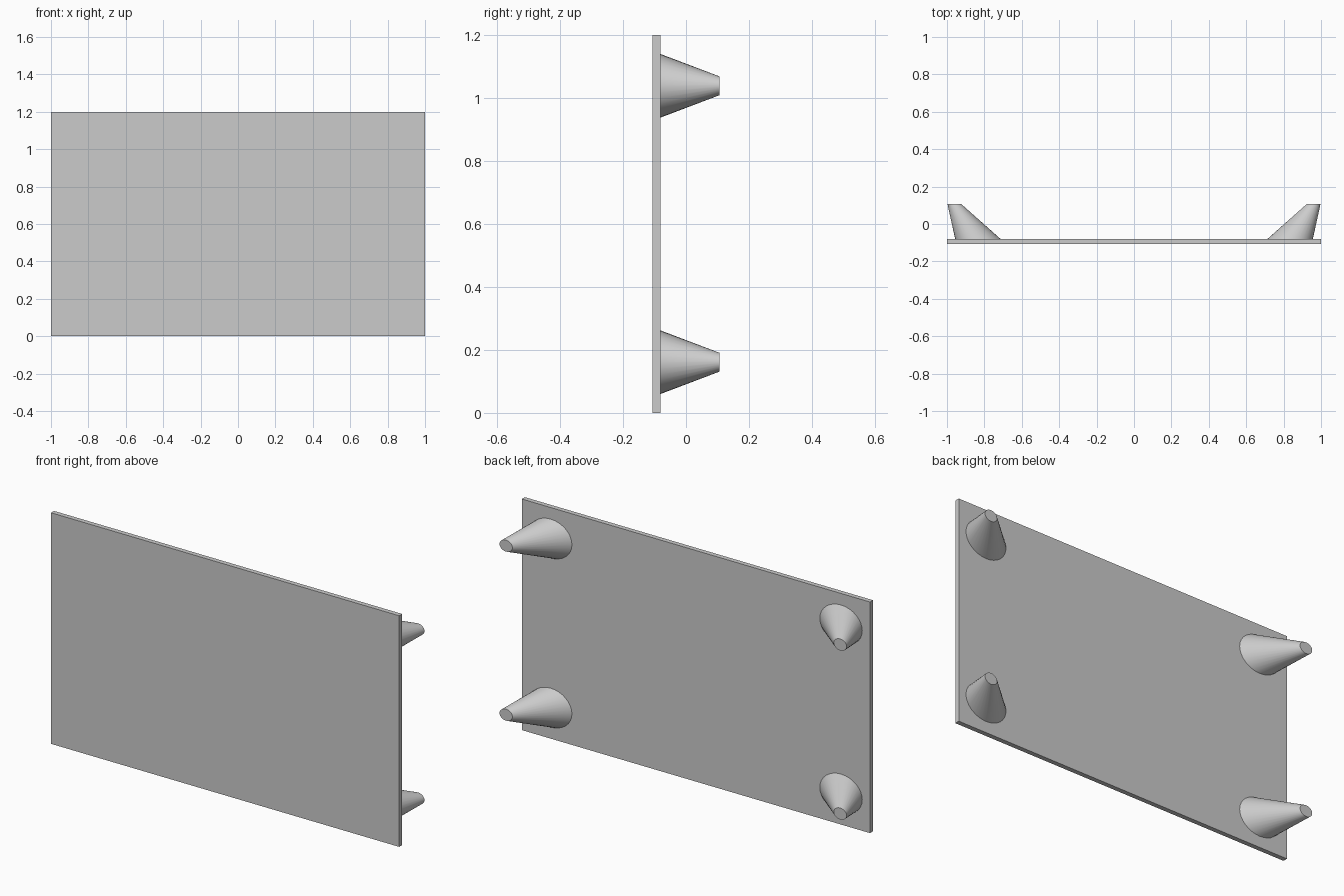
import bpy, bmesh, math

if "Cube" in bpy.data.objects:
    bpy.data.objects.remove(bpy.data.objects["Cube"], do_unlink=True)

grey = bpy.data.materials.new("light grey")
grey.use_nodes = True
colour = (0.6, 0.6, 0.6, 1)
grey.diffuse_color = colour
grey.node_tree.nodes["Principled BSDF"].inputs["Base Color"].default_value = colour

FRONT, PANEL_BACK, TIP = -0.106, -0.081, 0.106
HEIGHT = 1.2


def add_object(name, bm):
    bmesh.ops.recalc_face_normals(bm, faces=bm.faces)
    mesh = bpy.data.meshes.new(name)
    bm.to_mesh(mesh)
    bm.free()
    mesh.materials.append(grey)
    obj = bpy.data.objects.new(name, mesh)
    bpy.context.collection.objects.link(obj)
    return obj


# Thin upright table top
bm = bmesh.new()
bmesh.ops.create_cube(bm, size=1)
for v in bm.verts:
    v.co.x *= 2
    v.co.y = FRONT if v.co.y < 0 else PANEL_BACK
    v.co.z = (v.co.z + 0.5) * HEIGHT
add_object("table_top", bm)


def add_leg(name, side, z, segments=32):
    """Slanted tapering leg, with both ends cut parallel to the top."""
    bm = bmesh.new()
    rings = []
    for y, x, rx, rz in ((PANEL_BACK, 0.834, 0.122, 0.101), (TIP, 0.96, 0.037, 0.03)):
        angles = [math.tau * i / segments for i in range(segments)]
        rings.append([bm.verts.new((side * (x + rx * math.cos(a)), y, z + rz * math.sin(a)))
                      for a in angles])
    base, tip = rings
    bm.faces.new(base)
    bm.faces.new(tip)
    for i in range(segments):
        j = (i + 1) % segments
        bm.faces.new((base[i], base[j], tip[j], tip[i]))
    leg = add_object(name, bm)
    bpy.ops.object.select_all(action='DESELECT')
    leg.select_set(True)
    bpy.context.view_layer.objects.active = leg
    bpy.ops.object.shade_smooth_by_angle(angle=math.radians(30))


# Four splayed legs, mirrored across the centre
for side, side_name in ((1, "left"), (-1, "right")):
    for z, level in ((0.161, "lower"), (HEIGHT - 0.161, "upper")):
        add_leg(f"{level}_{side_name}_leg", side, z)
